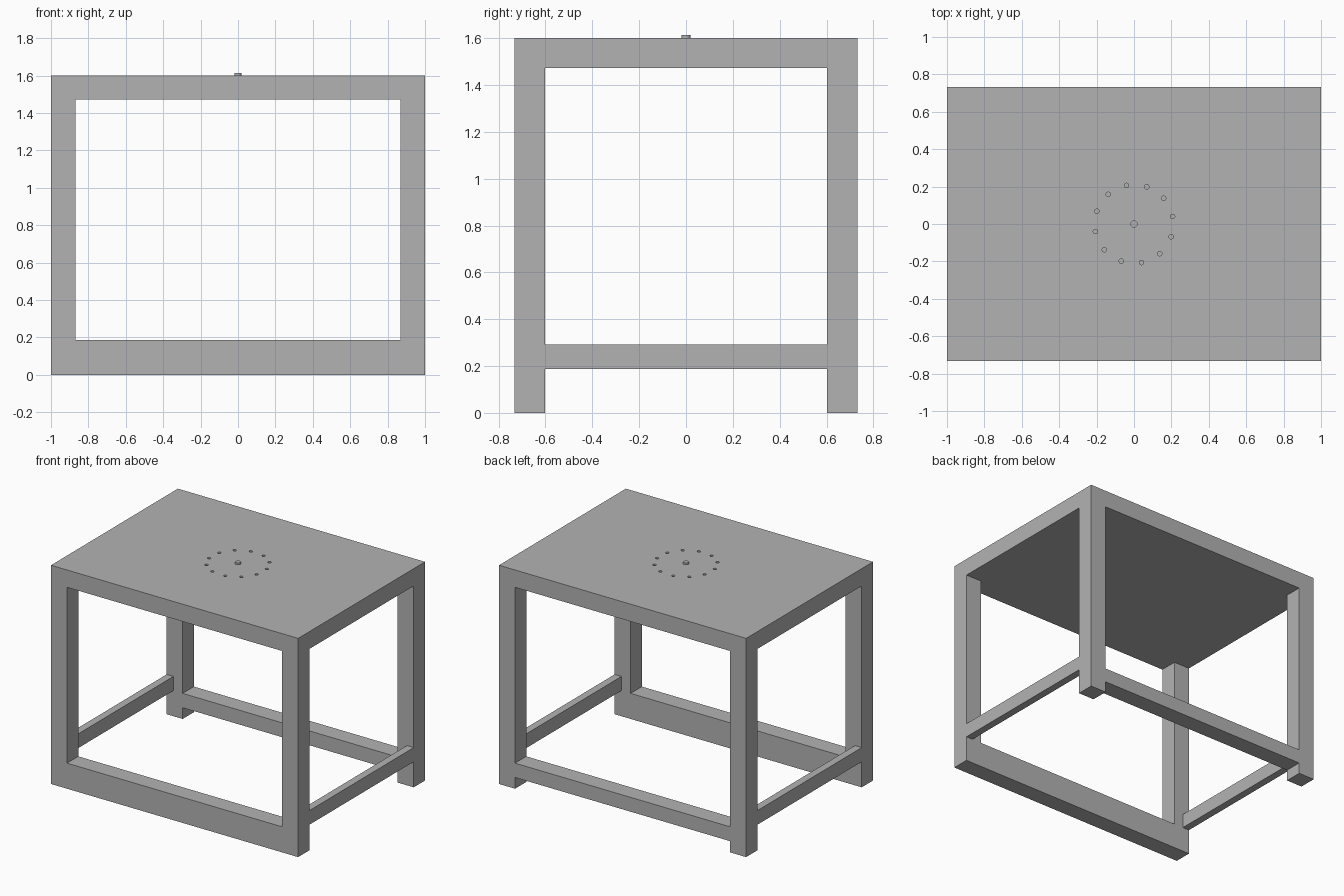
import bpy
from math import cos, sin, radians

cube = bpy.data.objects.get("Cube")
if cube:
    bpy.data.objects.remove(cube, do_unlink=True)

# Single painted-steel colour
grey = bpy.data.materials.new("steel_grey")
grey.use_nodes = True
COLOUR = (0.45, 0.45, 0.45, 1)
grey.diffuse_color = COLOUR
grey.node_tree.nodes["Principled BSDF"].inputs["Base Color"].default_value = COLOUR

HX, HY, TOP = 1.0, 0.733, 1.6        # half length, half depth, table height
POST, SLAB, RAIL = 0.13, 0.127, 0.187  # leg width, top thickness, rail level


def finish(name):
    ob = bpy.context.object
    ob.name = name
    ob.data.materials.append(grey)
    return ob


def box(name, lo, hi):
    centre = [(a + b) / 2 for a, b in zip(lo, hi)]
    bpy.ops.mesh.primitive_cube_add(size=1, location=centre)
    ob = finish(name)
    ob.scale = [b - a for a, b in zip(lo, hi)]
    bpy.ops.object.transform_apply(location=False, rotation=False, scale=True)
    return ob


def cylinder(name, radius, x, y, z0, z1):
    bpy.ops.mesh.primitive_cylinder_add(vertices=24, radius=radius, depth=z1 - z0,
                                        location=(x, y, (z0 + z1) / 2))
    return finish(name)


# Solid top
top = box("table_top", (-HX, -HY, TOP - SLAB), (HX, HY, TOP))

# Ring of small blind holes in the top
cutters = []
for i in range(12):
    a = radians(11 + 30 * i)
    cutters.append(cylinder("hole_cutter", 0.012, 0.21 * cos(a), 0.21 * sin(a),
                            TOP - 0.03, TOP + 0.02))
bpy.ops.object.select_all(action='DESELECT')
for c in cutters:
    c.select_set(True)
bpy.context.view_layer.objects.active = cutters[0]
bpy.ops.object.join()
cutter = bpy.context.object
cut = top.modifiers.new("holes", 'BOOLEAN')
cut.operation = 'DIFFERENCE'
cut.solver = 'EXACT'
cut.object = cutter
bpy.ops.object.select_all(action='DESELECT')
top.select_set(True)
bpy.context.view_layer.objects.active = top
bpy.ops.object.modifier_apply(modifier=cut.name)
bpy.data.objects.remove(cutter, do_unlink=True)

# Centre pin
cylinder("centre_pin", 0.019, 0, 0, TOP - 0.01, TOP + 0.013)
bpy.ops.object.shade_smooth_by_angle()

# Legs and side rails, flush with the outer faces
for side, sx in (("left", 1), ("right", -1)):
    for end, sy in (("front", -1), ("back", 1)):
        xs = sorted((sx * HX, sx * (HX - POST)))
        ys = sorted((sy * HY, sy * (HY - POST)))
        box(f"{end}_{side}_leg", (xs[0], ys[0], 0), (xs[1], ys[1], TOP - SLAB))
    xs = sorted((sx * HX, sx * (HX - 0.055)))
    box(f"{side}_rail", (xs[0], POST - HY, RAIL), (xs[1], HY - POST, RAIL + 0.104))

# Deep front rail down to the floor, shallower raised back rail
box("front_rail", (POST - HX, -HY, 0), (HX - POST, POST - HY, RAIL))
box("back_rail", (POST - HX, HY - POST, RAIL - 0.105), (HX - POST, HY, RAIL))
